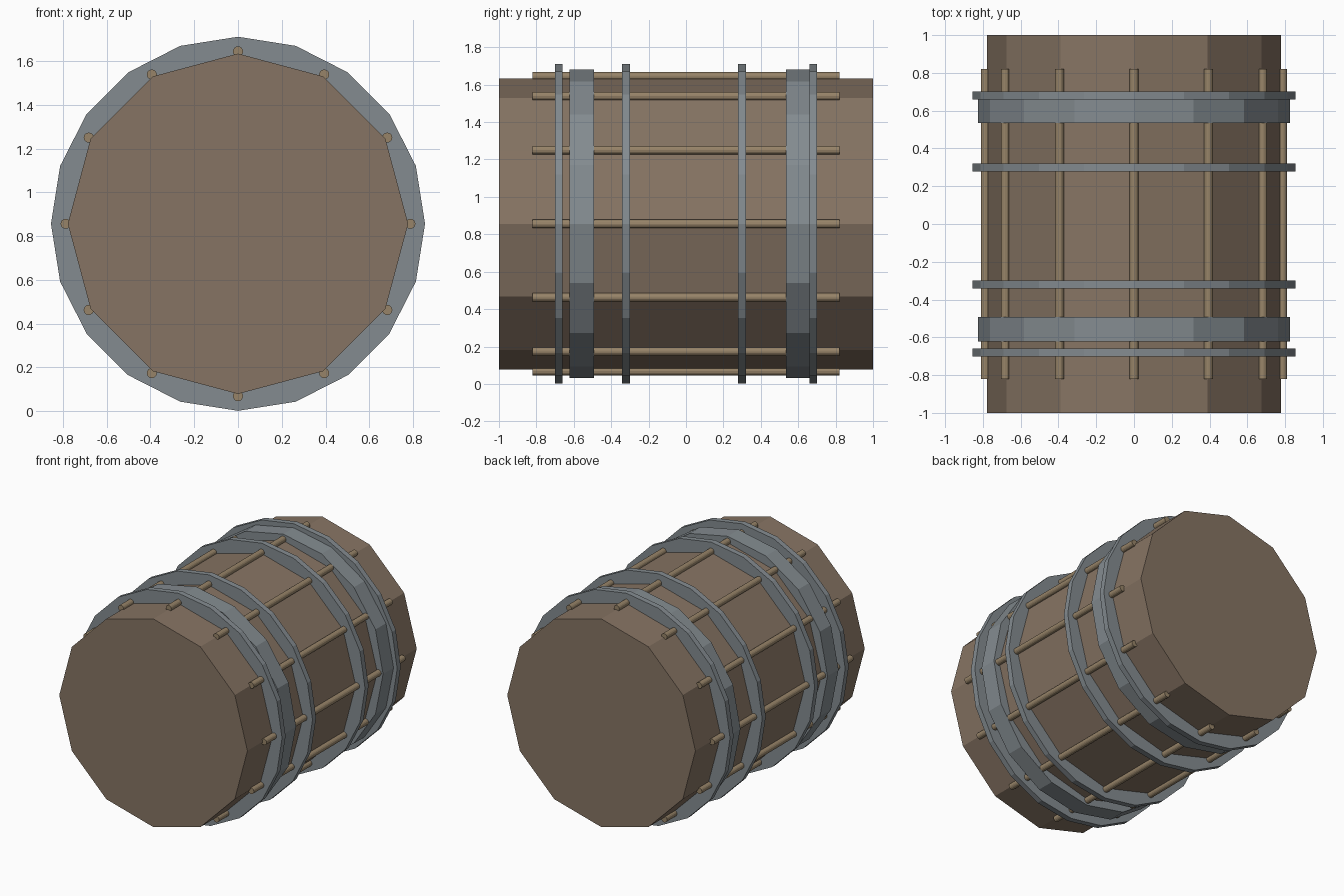
import bpy, bmesh, math

if "Cube" in bpy.data.objects:
    bpy.data.objects.remove(bpy.data.objects["Cube"])

CZ = 0.856  # height of the barrel axis


def material(name, rgb):
    m = bpy.data.materials.new(name)
    m.diffuse_color = (*rgb, 1)
    m.use_nodes = True
    m.node_tree.nodes["Principled BSDF"].inputs["Base Color"].default_value = m.diffuse_color
    return m


wood = material("wood", (0.24, 0.175, 0.125))
light_wood = material("light_wood", (0.31, 0.23, 0.14))
metal = material("metal", (0.23, 0.26, 0.28))


def lathe(name, profile, sides, mat, x=0.0, z=CZ):
    """Sweep (radius, y) points around an axis along y, first corner at the top."""
    bm = bmesh.new()
    rings = []
    for i in range(sides):
        a = 2 * math.pi * i / sides
        rings.append([bm.verts.new((r * math.sin(a), y, r * math.cos(a))) for r, y in profile])
    n = len(profile)
    closed = n > 2
    for i in range(sides):
        p, q = rings[i], rings[(i + 1) % sides]
        for j in range(n if closed else n - 1):
            k = (j + 1) % n
            bm.faces.new((p[j], p[k], q[k], q[j]))
    if not closed:  # solid cylinder: cap both ends
        bm.faces.new([r[0] for r in rings])
        bm.faces.new([r[-1] for r in rings])
    bmesh.ops.recalc_face_normals(bm, faces=bm.faces)
    me = bpy.data.meshes.new(name)
    bm.to_mesh(me)
    bm.free()
    me.materials.append(mat)
    ob = bpy.data.objects.new(name, me)
    ob.location = (x, 0, z)
    bpy.context.collection.objects.link(ob)
    return ob


def hoop(name, y, width, outer, inner, sides):
    a, b = y - width / 2, y + width / 2
    lathe(name, [(inner, a), (outer, a), (outer, b), (inner, b)], sides, metal)


# twelve-sided barrel body
lathe("barrel_body", [(0.778, -1), (0.778, 1)], 12, wood)

# rods along the corners of the body
for i in range(12):
    a = math.pi * i / 6
    lathe(f"rod_{i + 1}", [(0.023, -0.82), (0.023, 0.82)], 16, light_wood,
          0.788 * math.sin(a), CZ + 0.788 * math.cos(a))

# thin hoops
for i, y in enumerate((-0.68, -0.32, 0.3, 0.68)):
    hoop(f"thin_hoop_{i + 1}", y, 0.042, 0.855, 0.745, 20)

# wide hoops
for i, y in enumerate((-0.558, 0.6)):
    hoop(f"wide_hoop_{i + 1}", y, 0.13, 0.825, 0.74, 16)
